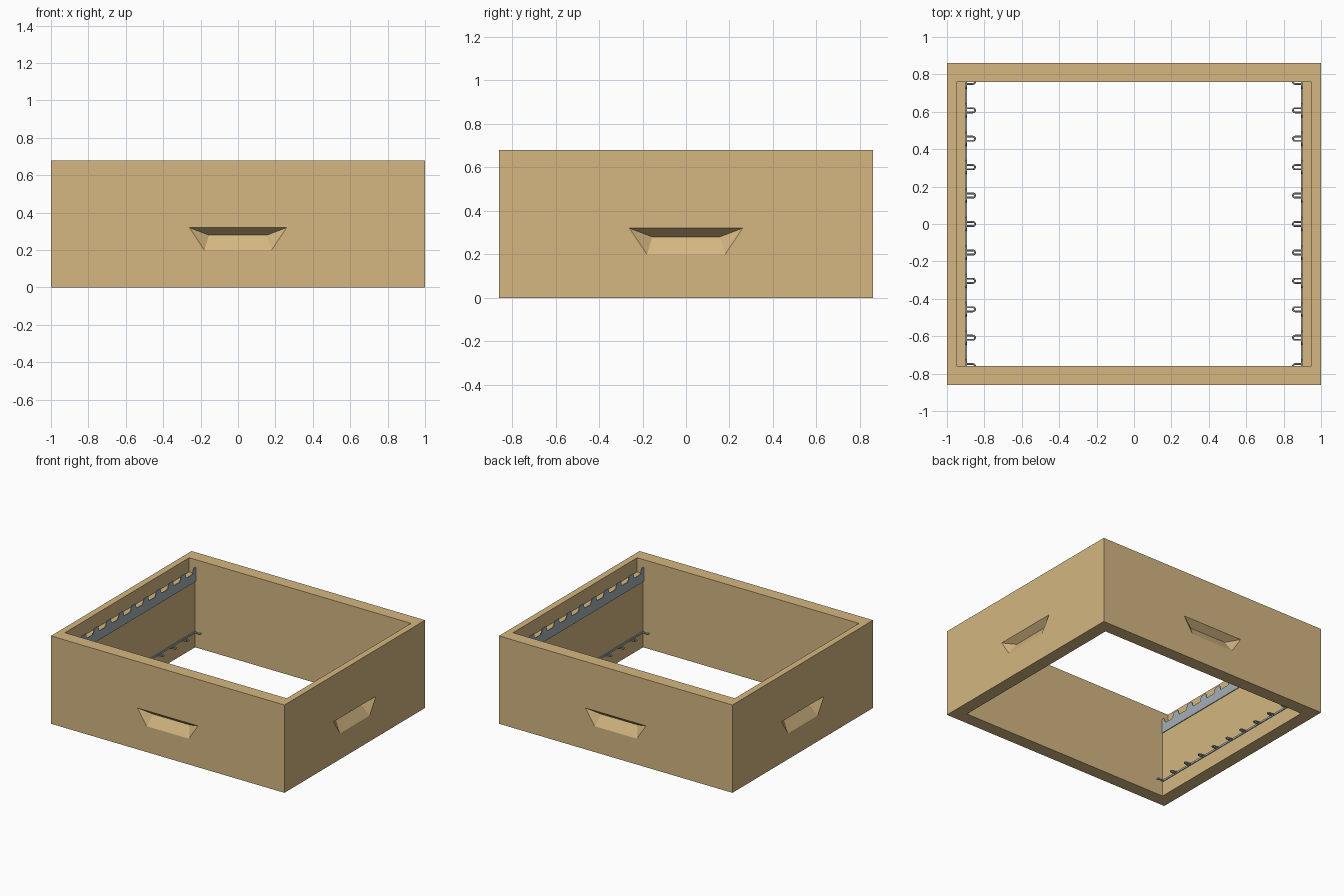
import bpy, bmesh, math
from mathutils import Matrix, Vector

if "Cube" in bpy.data.objects:
    bpy.data.objects.remove(bpy.data.objects["Cube"])

HX, HY, H = 1.0, 0.86, 0.68      # outer half sizes and height
IX, IY = 0.90, 0.76              # inner opening
LX, LZ = 0.95, 0.57              # ledge (rebate) on the two side walls
PITCH = 0.152                    # frame spacing


def material(name, rgb):
    m = bpy.data.materials.new(name)
    m.diffuse_color = (*rgb, 1)
    m.use_nodes = True
    m.node_tree.nodes["Principled BSDF"].inputs["Base Color"].default_value = m.diffuse_color
    return m


WOOD = material("light_wood", (0.66, 0.47, 0.22))
METAL = material("grey_metal", (0.37, 0.43, 0.46))


def add(name, bm, mat):
    bmesh.ops.recalc_face_normals(bm, faces=bm.faces[:])
    me = bpy.data.meshes.new(name)
    bm.to_mesh(me)
    bm.free()
    me.materials.append(mat)
    ob = bpy.data.objects.new(name, me)
    bpy.context.scene.collection.objects.link(ob)
    return ob


def prism(points, offset):
    """Closed outline extruded along an offset vector."""
    bm = bmesh.new()
    face = bm.faces.new([bm.verts.new(p) for p in points])
    r = bmesh.ops.extrude_face_region(bm, geom=[face], use_keep_orig=True)
    vs = [v for v in r["geom"] if isinstance(v, bmesh.types.BMVert)]
    bmesh.ops.translate(bm, verts=vs, vec=offset)
    return bm


def box(name, lo, hi, mat):
    pts = [(lo[0], lo[1], lo[2]), (hi[0], lo[1], lo[2]),
           (hi[0], hi[1], lo[2]), (lo[0], hi[1], lo[2])]
    return add(name, prism(pts, (0, 0, hi[2] - lo[2])), mat)


def grip_cutter(angle, dist):
    """Wedge shaped hand hold, facing -y, turned about z."""
    bm = bmesh.new()
    quad = [(-0.26, 0.32), (0.26, 0.32), (0.18, 0.20), (-0.18, 0.20)]
    out = [bm.verts.new((x, -dist - 0.05, z)) for x, z in quad]
    a, b, c, d = [bm.verts.new((x, -dist, z)) for x, z in quad]
    e, f = [bm.verts.new((x, -dist + 0.05, 0.28)) for x in (-0.155, 0.155)]
    bm.faces.new(out)
    rim = [a, b, c, d]
    for i in range(4):
        j = (i + 1) % 4
        bm.faces.new((out[i], out[j], rim[j], rim[i]))
    for fc in ((a, b, f, e), (b, c, f), (c, d, e, f), (d, a, e)):
        bm.faces.new(fc)
    bmesh.ops.rotate(bm, verts=bm.verts[:], cent=(0, 0, 0),
                     matrix=Matrix.Rotation(angle, 3, 'Z'))
    return add("grip_cutter", bm, WOOD)


# Wooden box body
body = box("hive_box", (-HX, -HY, 0), (HX, HY, H), WOOD)

# Stepped opening and four hand holds
step = [(-IX, -0.2), (IX, -0.2), (IX, LZ), (LX, LZ),
        (LX, 1), (-LX, 1), (-LX, LZ), (-IX, LZ)]
cutters = [add("opening_cutter",
               prism([(x, -IY, z) for x, z in step], (0, 2 * IY, 0)), WOOD)]
for k in range(4):
    cutters.append(grip_cutter(k * math.pi / 2, HX if k % 2 else HY))
for c in cutters:
    c.hide_render = True
    m = body.modifiers.new("cut", 'BOOLEAN')
    m.operation = 'DIFFERENCE'
    m.solver = 'EXACT'
    m.object = c
bpy.context.view_layer.update()
cut = bpy.data.meshes.new_from_object(
    body.evaluated_get(bpy.context.evaluated_depsgraph_get()))
body.modifiers.clear()
body.data = cut
for c in cutters:
    bpy.data.objects.remove(c)

for s, side in ((-1, "left"), (1, "right")):
    # Notched metal strip on the ledge edge
    outline = [(IY, 0.51), (-IY, 0.51), (-IY, 0.62)]
    for i in range(10):
        y = (i - 4.5) * PITCH
        outline += [(y - 0.052, 0.62), (y - 0.038, 0.58),
                    (y + 0.038, 0.58), (y + 0.052, 0.62)]
    outline.append((IY, 0.62))
    add(side + "_notched_strip",
        prism([(s * IX, y, z) for y, z in outline], (-s * 0.006, 0, 0)), METAL)

    # Lower rail
    xs = sorted((s * IX, s * (IX - 0.006)))
    box(side + "_lower_rail", (xs[0], -IY, 0.113), (xs[1], IY, 0.127), METAL)

    # Wire loops that space the frames
    cu = bpy.data.curves.new(side + "_wire_loops", 'CURVE')
    cu.dimensions = '3D'
    cu.bevel_depth = 0.005
    cu.bevel_resolution = 1
    cu.use_fill_caps = True
    r = 0.011
    for i in range(11):
        y0 = (i - 5) * PITCH
        path = [(IX + 0.005, y0 - r)]
        for t in range(9):
            a = -math.pi / 2 + math.pi * t / 8
            path.append((0.861 - r * math.cos(a), y0 + r * math.sin(a)))
        path.append((IX + 0.005, y0 + r))
        sp = cu.splines.new('POLY')
        sp.points.add(len(path) - 1)
        for p, (x, y) in zip(sp.points, path):
            p.co = (s * x, y, 0.12, 1)
    cu.materials.append(METAL)
    loops = bpy.data.objects.new(side + "_wire_loops", cu)
    bpy.context.scene.collection.objects.link(loops)
